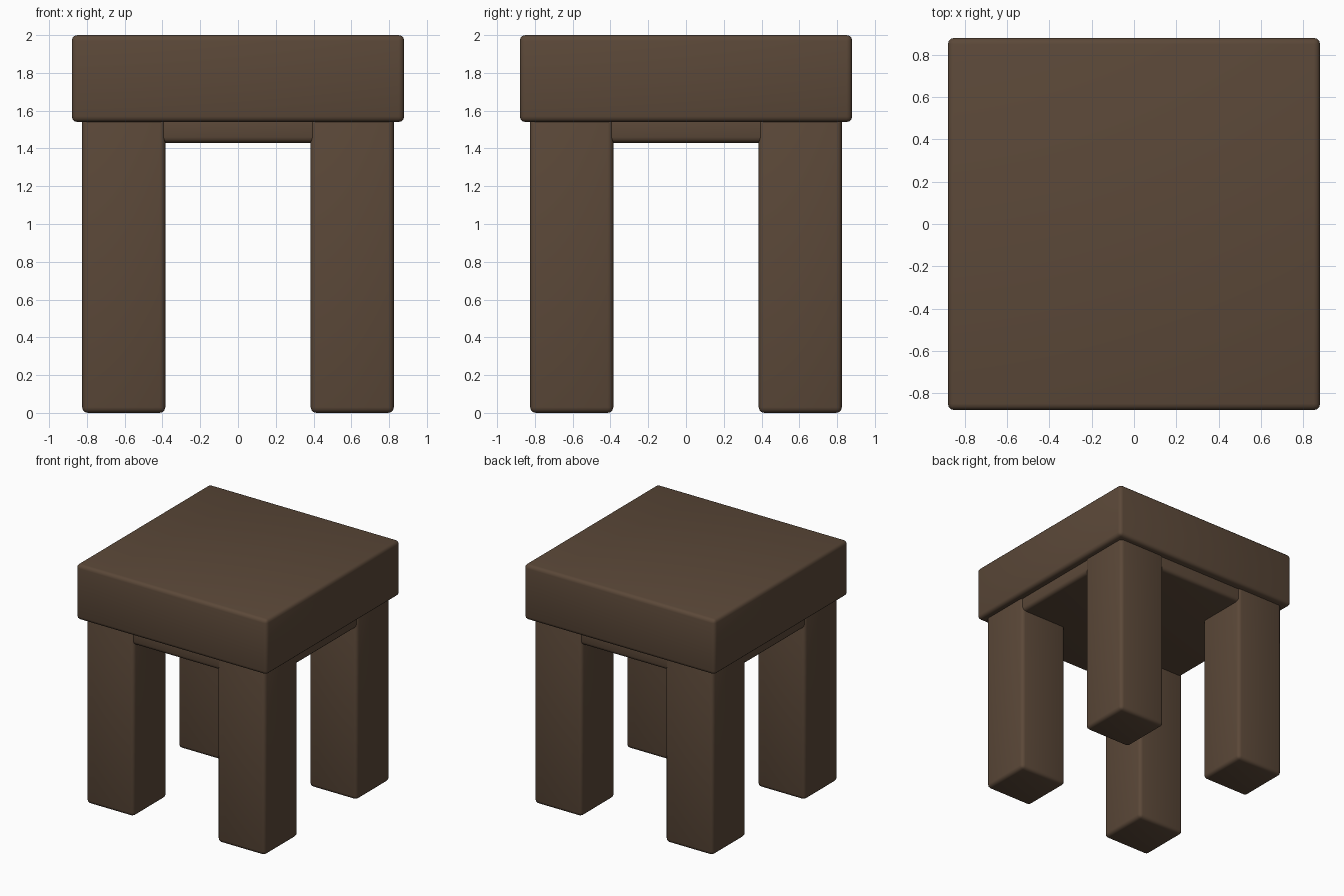
import bpy

if "Cube" in bpy.data.objects:
    bpy.data.objects.remove(bpy.data.objects["Cube"])

wood = bpy.data.materials.new("dark_wood")
wood.diffuse_color = (0.105, 0.065, 0.04, 1)
wood.use_nodes = True
wood.node_tree.nodes["Principled BSDF"].inputs["Base Color"].default_value = wood.diffuse_color


def rounded_box(name, center, size, radius=0.03):
    """Box with softly rounded edges."""
    bpy.ops.mesh.primitive_cube_add(size=1, location=center)
    obj = bpy.context.object
    obj.name = name
    obj.scale = size
    bpy.ops.object.transform_apply(location=False, rotation=False, scale=True)
    bevel = obj.modifiers.new("rounding", 'BEVEL')
    bevel.width = radius
    bevel.segments = 3
    bpy.ops.object.shade_smooth()
    obj.data.materials.append(wood)
    return obj


# Thick square seat
rounded_box("seat", (0, 0, 1.77), (1.76, 1.76, 0.46))

# Support slab under the seat, nearly flush with the legs
rounded_box("under_seat_slab", (0, 0, 1.505), (1.63, 1.63, 0.15))

# Four square legs, tops set slightly into the seat
for side, sx in (("left", -1), ("right", 1)):
    for end, sy in (("front", -1), ("back", 1)):
        rounded_box(f"{end}_{side}_leg", (sx * 0.605, sy * 0.605, 0.79), (0.44, 0.44, 1.58))
